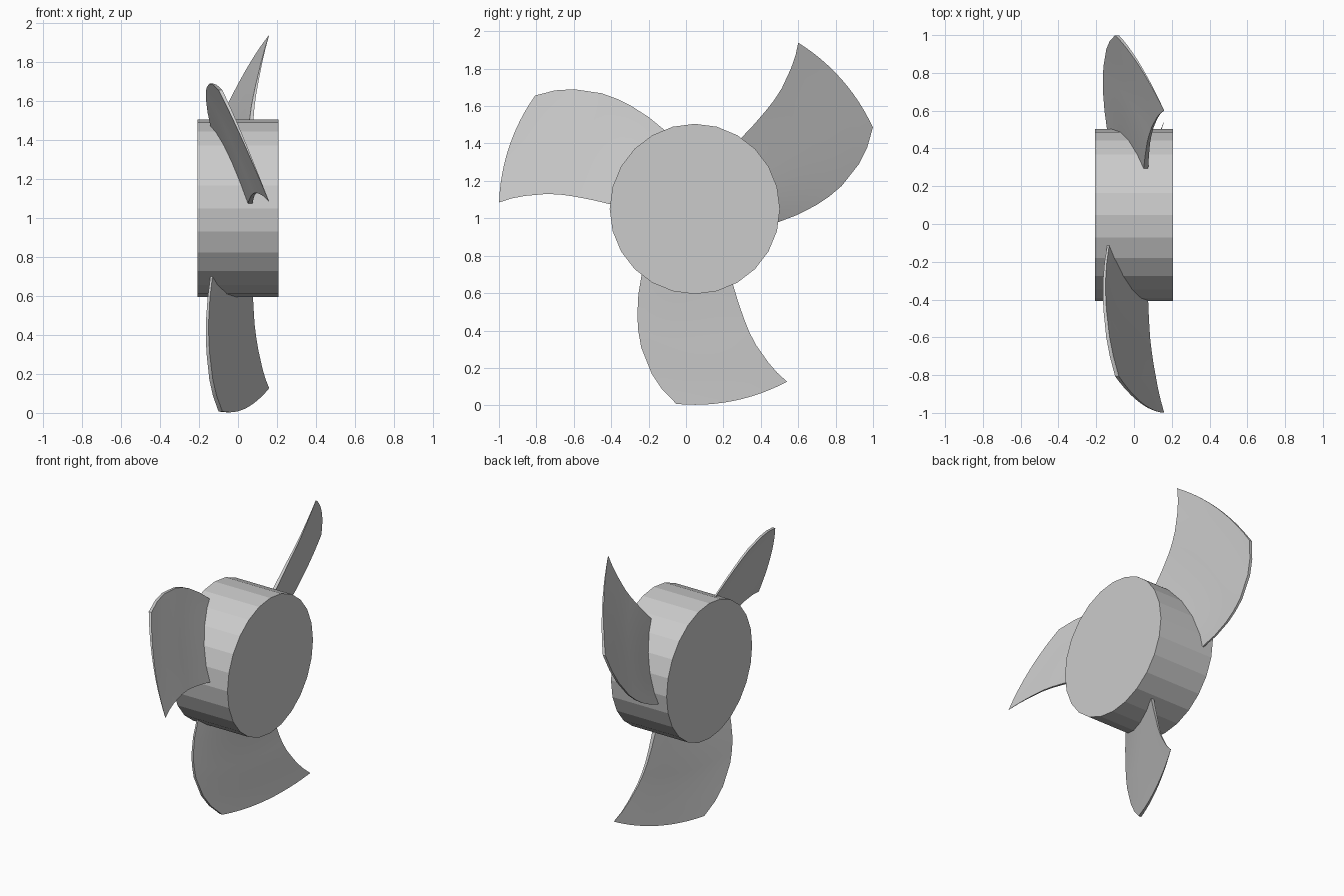
import bpy, bmesh
from math import radians, sin, cos, pi

if "Cube" in bpy.data.objects:
    bpy.data.objects.remove(bpy.data.objects["Cube"])

CY, CZ = 0.047, 1.05          # rotor axis (runs along x)
HUB_R, TIP_R = 0.455, 1.047
CHORD = 12                    # segments across each blade

# Hub: low-sided drum lying along x
bpy.ops.mesh.primitive_cylinder_add(vertices=24, radius=HUB_R, depth=0.414,
                                    location=(0, CY, CZ), rotation=(0, pi / 2, 0))
bpy.context.object.name = "hub"

# Blade stations: radius, leading angle, trailing angle, leading x, trailing x
STATIONS = [
    (0.420, 109.3, 177.5, -0.135, 0.074),
    (0.453, 111.1, 176.8, -0.142, 0.075),
    (0.550, 116.7, 175.0, -0.156, 0.079),
    (0.650, 121.8, 174.1, -0.164, 0.085),
    (0.720, 125.2, 173.9, -0.165, 0.093),
    (0.795, 128.9, 174.2, -0.162, 0.104),
    (0.910, 135.3, 175.6, -0.147, 0.125),
    (0.980, 139.7, 176.7, -0.128, 0.141),
    (TIP_R, 144.6, 178.1, -0.100, 0.160),
]


def lerp(a, b, t):
    return a + (b - a) * t


def make_blade(name, turn):
    bm = bmesh.new()
    loops = []
    for r, a0, a1, x0, x1 in STATIONS:
        k = (r - 0.42) / (TIP_R - 0.42)
        t0, t1 = lerp(0.010, 0.020, k), lerp(0.025, 0.001, k)
        near, far = [], []
        for i in range(CHORD + 1):
            f = i / CHORD
            a = radians(lerp(a0, a1, f) + turn)
            y, z = CY + r * cos(a), CZ + r * sin(a)
            # thickness lies inside the leading and trailing x limits
            mid = lerp(x0 + t0 / 2, x1 - t1 / 2, f)
            half = lerp(t0, t1, f) / 2
            near.append(bm.verts.new((mid - half, y, z)))
            far.append(bm.verts.new((mid + half, y, z)))
        loops.append(near + far[::-1])
    n = len(loops[0])
    for A, B in zip(loops, loops[1:]):
        for i in range(n):
            j = (i + 1) % n
            bm.faces.new((A[i], A[j], B[j], B[i]))
    # root and tip end strips
    for L in (loops[0], loops[-1]):
        for i in range(CHORD):
            bm.faces.new((L[i], L[i + 1], L[n - 2 - i], L[n - 1 - i]))
    bmesh.ops.recalc_face_normals(bm, faces=bm.faces)
    mesh = bpy.data.meshes.new(name)
    bm.to_mesh(mesh)
    bm.free()
    ob = bpy.data.objects.new(name, mesh)
    bpy.context.collection.objects.link(ob)
    bpy.ops.object.select_all(action='DESELECT')
    ob.select_set(True)
    bpy.context.view_layer.objects.active = ob
    bpy.ops.object.shade_smooth_by_angle(angle=radians(30))


# Three blades spaced evenly round the hub
for i in range(3):
    make_blade(f"blade_{i + 1}", 120 * i)
